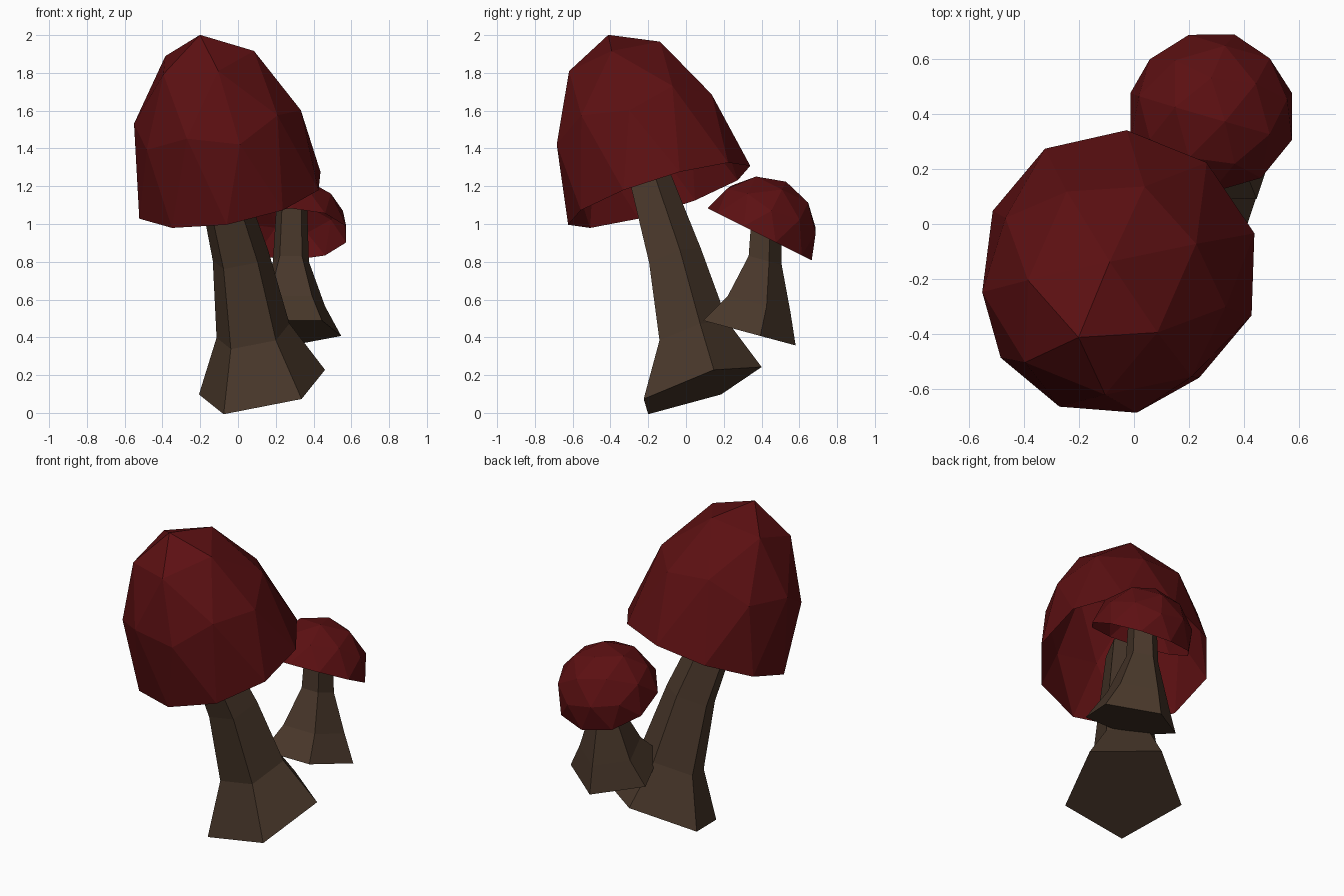
import bpy
import bmesh
from math import cos, sin, tau
from mathutils import Matrix, Vector

cube = bpy.data.objects.get("Cube")
if cube:
    bpy.data.objects.remove(cube, do_unlink=True)


def make_material(name, color):
    mat = bpy.data.materials.new(name)
    mat.use_nodes = True
    mat.diffuse_color = color
    mat.node_tree.nodes["Principled BSDF"].inputs["Base Color"].default_value = color
    return mat


def tilt_frame(axis, ref):
    """Rotation whose z is the axis and whose x points towards ref."""
    z = Vector(axis).normalized()
    x = Vector(ref)
    x = (x - z * x.dot(z)).normalized()
    return Matrix((x, z.cross(x), z)).transposed()


def finish(name, bm, mat):
    mesh = bpy.data.meshes.new(name)
    bm.to_mesh(mesh)
    bm.free()
    mesh.materials.append(mat)
    obj = bpy.data.objects.new(name, mesh)
    bpy.context.collection.objects.link(obj)
    return obj


def make_cap(name, center, axis, ref, radius, height, mat):
    """Open half of a low-poly sphere, stretched along its axis."""
    bm = bmesh.new()
    bmesh.ops.create_icosphere(bm, subdivisions=2, radius=1)
    lower = [v for v in bm.verts if v.co.z < -0.1]
    bmesh.ops.delete(bm, geom=lower, context='VERTS')
    shape = Matrix.Diagonal((radius, radius, height, 1))
    place = Matrix.Translation(center) @ tilt_frame(axis, ref).to_4x4()
    bmesh.ops.transform(bm, matrix=place @ shape, verts=bm.verts)
    return finish(name, bm, mat)


def make_stem(name, axis, ref, rings, mat):
    """Five-sided column through rings given as (center, radius)."""
    bm = bmesh.new()
    frame = tilt_frame(axis, ref)
    loops = []
    for center, radius in rings:
        loops.append([
            bm.verts.new(Vector(center) + frame @ Vector(
                (radius * cos(tau * i / 5), radius * sin(tau * i / 5), 0)))
            for i in range(5)])
    for low, high in zip(loops, loops[1:]):
        for i in range(5):
            j = (i + 1) % 5
            bm.faces.new((low[i], low[j], high[j], high[i]))
    bm.faces.new(loops[0][::-1])
    bm.faces.new(loops[-1])
    return finish(name, bm, mat)


red = make_material("cap red", (0.107, 0.005, 0.006, 1))
brown = make_material("stem brown", (0.065, 0.038, 0.023, 1))

# Large mushroom
make_cap("large_cap", (-0.043, -0.142, 1.152), (-0.175, -0.298, 0.94),
         (0.272, -0.931, -0.24), 0.507, 0.905, red)
make_stem("large_stem", (-0.2, -0.32, 0.93), (0.34, 0.09, 0.093), [
    ((0.128, 0.062, 0.127), 0.358),
    ((0.08, 0.025, 0.415), 0.207),
    ((0.013, -0.07, 0.82), 0.157),
    ((-0.11, -0.21, 1.27), 0.118)], brown)

# Small mushroom
make_cap("small_cap", (0.28, 0.39, 0.945), (0, 0.45, 0.9),
         (1, 0, 0), 0.308, 0.312, red)
make_stem("small_stem", (0, 0.27, 1), (0, 1, -0.27), [
    ((0.28, 0.31, 0.43), 0.28),
    ((0.28, 0.37, 0.58), 0.19),
    ((0.28, 0.41, 0.81), 0.1),
    ((0.285, 0.42, 1.12), 0.085)], brown)
